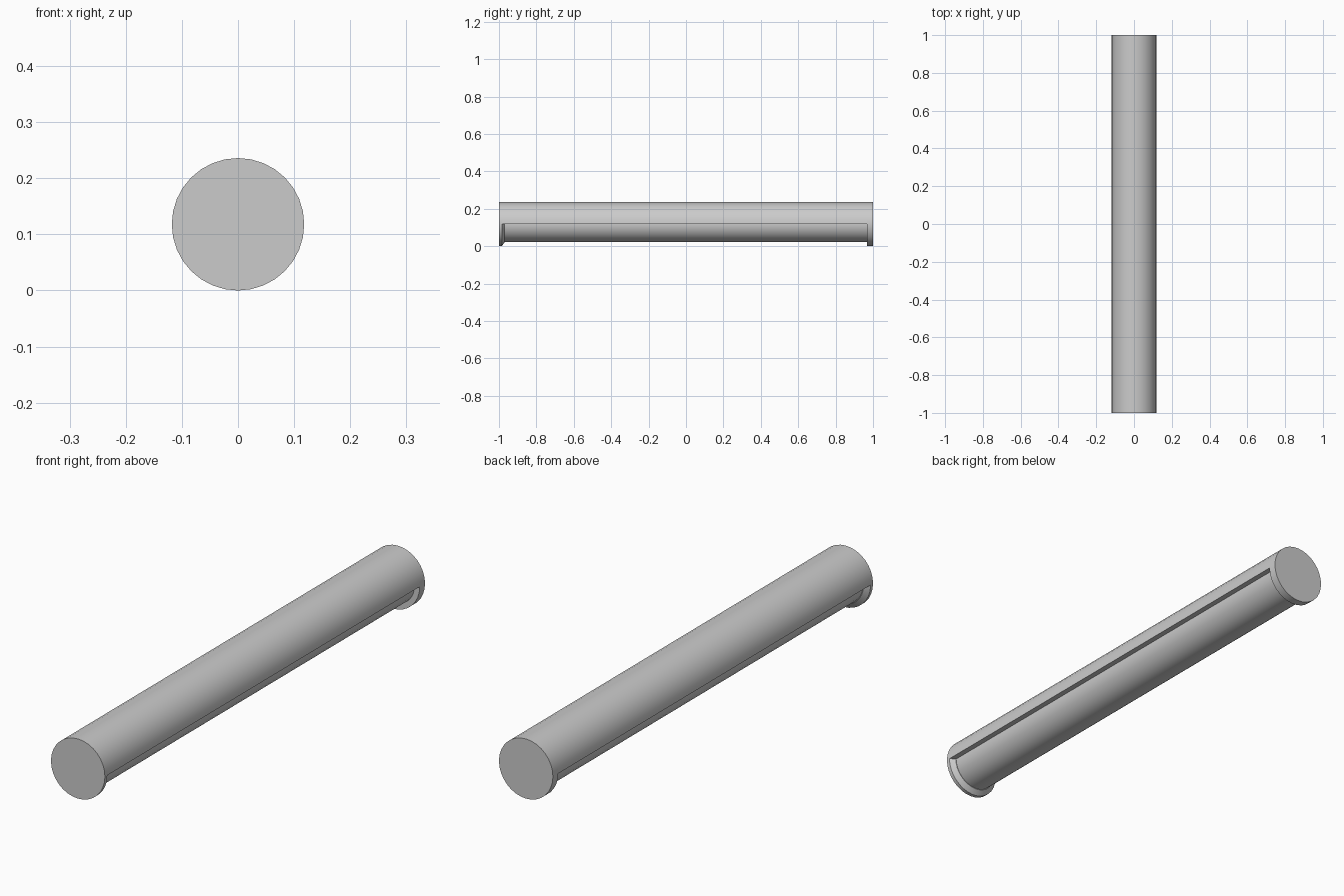
import bpy, bmesh, math

if "Cube" in bpy.data.objects:
    bpy.data.objects.remove(bpy.data.objects["Cube"])

R, R_IN, ZC, SIDES = 0.118, 0.096, 0.118, 32


def finish(name, bm):
    bmesh.ops.remove_doubles(bm, verts=bm.verts, dist=1e-5)
    bmesh.ops.recalc_face_normals(bm, faces=bm.faces)
    mesh = bpy.data.meshes.new(name)
    bm.to_mesh(mesh)
    bm.free()
    obj = bpy.data.objects.new(name, mesh)
    bpy.context.collection.objects.link(obj)
    for o in bpy.context.selected_objects:
        o.select_set(False)
    obj.select_set(True)
    bpy.context.view_layer.objects.active = obj
    bpy.ops.object.shade_smooth_by_angle(angle=math.radians(30))
    return obj


def lathe(name, rings):
    """Closed solid of revolution along y from (y, radius) rings."""
    bm = bmesh.new()
    loops = []
    for y, r in rings:
        loops.append([bm.verts.new((r * math.cos(a), y, ZC + r * math.sin(a)))
                      for a in (2 * math.pi * i / SIDES for i in range(SIDES))])
    for a, b in zip(loops, loops[1:]):
        for i in range(SIDES):
            j = (i + 1) % SIDES
            bm.faces.new((a[i], a[j], b[j], b[i]))
    bm.faces.new(loops[0])
    bm.faces.new(loops[-1])
    return finish(name, bm)


def half_shell(name, y0, y1):
    """Upper half of a thick pipe, open underneath."""
    bm = bmesh.new()
    n = SIDES // 2
    rows = []
    for i in range(n + 1):
        a = math.pi * i / n
        rows.append([bm.verts.new((r * math.cos(a), y, ZC + r * math.sin(a)))
                     for r, y in ((R, y0), (R, y1), (R_IN, y1), (R_IN, y0))])
    for a, b in zip(rows, rows[1:]):
        for k in range(4):
            m = (k + 1) % 4
            bm.faces.new((a[k], a[m], b[m], b[k]))
    bm.faces.new(rows[0])
    bm.faces.new(rows[-1])
    return finish(name, bm)


# Upper housing and the light tube below it
half_shell("housing_shell", -0.985, 0.967)
lathe("light_tube", [(-0.975, R_IN), (0.975, R_IN)])

# End caps; the front one has a bevelled inner rim
lathe("front_cap", [(-1, R), (-0.985, R), (-0.97, R_IN + 0.002)])
lathe("back_cap", [(0.967, R), (1, R)])
